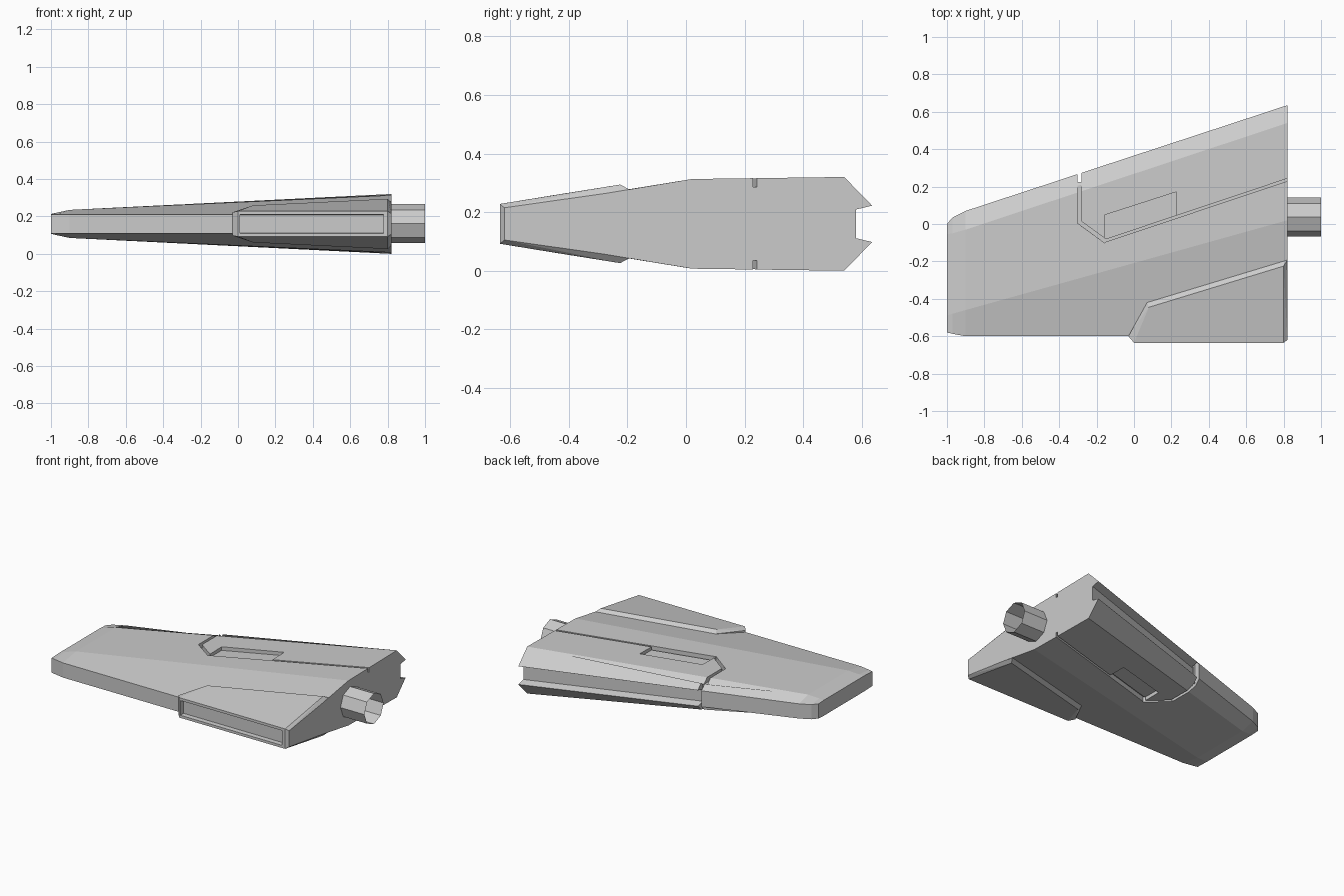
import bpy, bmesh, math
from mathutils import Vector

if "Cube" in bpy.data.objects:
    bpy.data.objects.remove(bpy.data.objects["Cube"])

ZC = 0.16  # mid-plane height; everything mirrors about it


def make_object(name, bm):
    bm.normal_update()
    bmesh.ops.recalc_face_normals(bm, faces=bm.faces)
    if bm.calc_volume(signed=True) < 0:
        bmesh.ops.reverse_faces(bm, faces=bm.faces)
    mesh = bpy.data.meshes.new(name)
    bm.to_mesh(mesh)
    bm.free()
    ob = bpy.data.objects.new(name, mesh)
    bpy.context.collection.objects.link(ob)
    return ob


def hull(name, points):
    """Convex solid from (x, y, height above mid-plane) points."""
    bm = bmesh.new()
    for x, y, h in points:
        bm.verts.new((x, y, ZC + h))
    bmesh.ops.convex_hull(bm, input=bm.verts)
    bm.normal_update()
    bmesh.ops.dissolve_limit(bm, angle_limit=0.01, verts=bm.verts, edges=bm.edges)
    return make_object(name, bm)


def mirrored(points):
    return [(x, y, s * h) for s in (1, -1) for x, y, h in points]


def cut(target, cutter):
    """Boolean difference; a failed (empty) result is retried with the other solver."""
    cutter.hide_render = True
    for solver in ('EXACT', 'FLOAT'):
        mod = target.modifiers.new("cut", 'BOOLEAN')
        mod.operation = 'DIFFERENCE'
        mod.solver = solver
        mod.object = cutter
        bpy.context.view_layer.update()
        deps = bpy.context.evaluated_depsgraph_get()
        result = bpy.data.meshes.new_from_object(target.evaluated_get(deps))
        target.modifiers.remove(mod)
        if len(result.polygons) >= len(target.data.polygons):
            target.data = result
            break
    bpy.data.objects.remove(cutter)


def skin(x):
    """Half thickness of the flat part of the wing."""
    return 0.075 + 0.085 * (x + 0.9) / 1.72


def prism(poly, depth, side):
    """Cutter sunk to a given depth below the upper or lower skin."""
    low = [(x, y, side * (skin(x) - depth)) for x, y in poly]
    high = [(x, y, side * 0.25) for x, y in poly]
    return hull("cutter", low + high)


# Wing body lofted from sections: x, then (y, half height) from trailing to leading edge
sections = [
    (-1.00, [(-0.58, .050), (-0.49, .053), (-0.055, .053), (0.0, .050)]),
    (-0.97, [(-0.587, .050), (-0.48, .060), (-0.05, .060), (0.035, .050)]),
    (-0.90, [(-0.60, .050), (-0.46, .075), (-0.03, .075), (0.07, .050)]),
    (0.82, [(-0.60, .050), (0.02, .153), (0.54, .160), (0.635, .0625)]),
]
bm = bmesh.new()
rings = []
for x, pts in sections:
    loop = [(y, h) for y, h in pts] + [(y, -h) for y, h in reversed(pts)]
    rings.append([bm.verts.new((x, y, ZC + h)) for y, h in loop])
for a, b in zip(rings, rings[1:]):
    for i in range(8):
        j = (i + 1) % 8
        bm.faces.new((a[i], a[j], b[j], b[i]))
bm.faces.new(rings[0])
bm.faces.new(rings[-1])
wing = make_object("wing_body", bm)

# Notch along the leading edge of the inner slat
notch = []
for x, edge, h in ((-0.29, 0.271, .054), (0.85, 0.645, .0622)):
    notch += [(x, edge - 0.055, h - .013), (x, edge + 0.055, h + .013)]
cut(wing, hull("cutter", mirrored(notch)))

# Panel slits around the slat and a shallow pocket, on both skins
path = [(-0.292, 0.40), (-0.292, 0.01), (-0.155, -0.09), (0.84, 0.243)]
widths = [0.020, 0.020, 0.013]
for side in (1, -1):
    for p, q, w in zip(path, path[1:], widths):
        p, q = Vector(p), Vector(q)
        d = (q - p).normalized()
        n = Vector((-d.y, d.x)) * w / 2
        p, q = p - d * 0.006, q + d * 0.006
        cut(wing, prism([p + n, q + n, q - n, p - n], 0.035, side))
    cut(wing, prism([(-0.157, -0.085), (-0.157, 0.048), (0.228, 0.172), (0.228, 0.04)],
                    0.025, side))

# Slit carried round the leading edge and the root face
for x0, x1, y0, y1 in ((-0.303, -0.281, 0.225, 0.4), (0.79, 0.9, 0.212, 0.237)):
    cut(wing, hull("cutter", mirrored([(x0, y0, .3), (x1, y0, .3), (x1, y1, .3), (x0, y1, .3)])))

# Raised trailing pod with bevelled rim and long recess
pod = hull("trailing_pod", mirrored([
    (0.0, -0.635, .068), (0.80, -0.635, .068), (0.80, -0.225, .134), (0.08, -0.445, .099),
    (-0.03, -0.60, .062), (0.07, -0.42, .080), (0.82, -0.19, .116), (0.82, -0.62, .055)]))
cut(pod, hull("cutter", mirrored([
    (0.012, -0.604, .048), (0.778, -0.604, .048), (0.778, -0.66, .052), (0.012, -0.66, .052)])))

# Octagonal open pivot sleeve at the root
bpy.ops.mesh.primitive_cylinder_add(vertices=8, radius=0.104, depth=0.18,
                                    end_fill_type='NOTHING',
                                    location=(0.91, 0.037, 0.162),
                                    rotation=(0, math.pi / 2, 0))
bpy.context.object.name = "pivot_sleeve"
